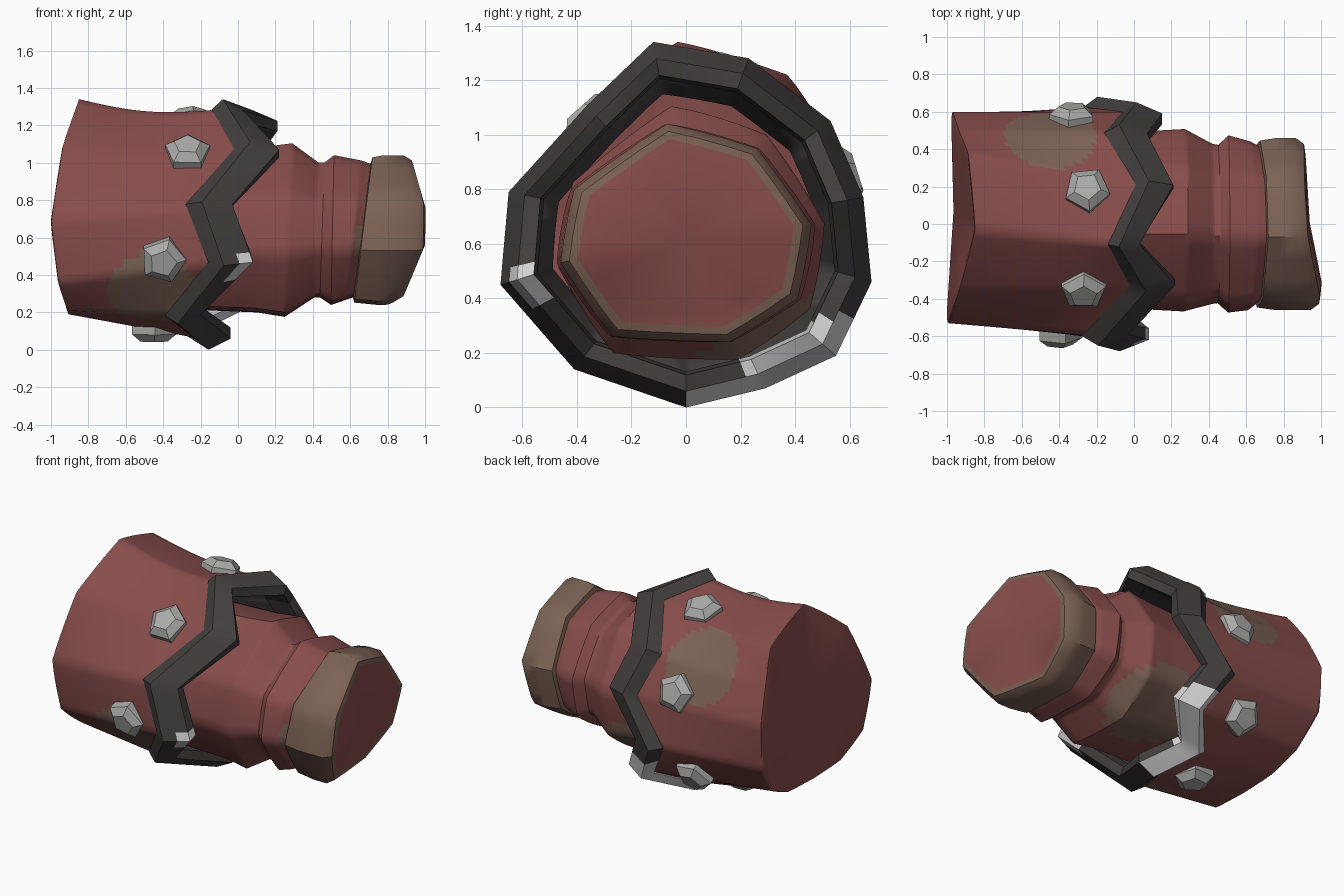
import bpy, bmesh, math
from mathutils import Vector
from mathutils.bvhtree import BVHTree

if "Cube" in bpy.data.objects:
    bpy.data.objects.remove(bpy.data.objects["Cube"])


def mat(name, rgb):
    m = bpy.data.materials.new(name)
    m.diffuse_color = (*rgb, 1)
    m.use_nodes = True
    m.node_tree.nodes["Principled BSDF"].inputs["Base Color"].default_value = m.diffuse_color
    return m


RED = mat("red cloth", (0.245, 0.075, 0.071))
BROWN = mat("brown leather", (0.2, 0.122, 0.09))
DARK = mat("dark trim", (0.055, 0.048, 0.048))
STEEL = mat("stud grey", (0.41, 0.41, 0.4))
PALE = mat("worn pale trim", (0.66, 0.66, 0.66))


def resample(ring, n, rounding=0.0):
    """Split every side of a closed ring into n pieces, optionally rounded."""
    out, m = [], len(ring)
    for i in range(m):
        a, p, q, b = (ring[(i + d) % m] for d in (-1, 0, 1, 2))
        for k in range(n):
            t = k / n
            line = p.lerp(q, t)
            curve = 0.5 * (2 * p + (q - a) * t + (2 * a - 5 * p + 4 * q - b) * t * t
                           + (3 * p - a - 3 * q + b) * t ** 3)
            out.append(line.lerp(curve, rounding))
    return out


def between(a, b, n):
    """Rings from a up to, not including, b."""
    return [[p.lerp(q, k / n) for p, q in zip(a, b)] for k in range(n)]


def loft(name, rings, mats, rule=None, caps=(None, None), wrap=False, angle=50):
    """Skin rings; caps are offsets along x of the end fans' middle points."""
    bm = bmesh.new()
    vs = [[bm.verts.new(p) for p in r] for r in rings]
    n = len(rings[0])
    for j in range(len(rings) if wrap else len(rings) - 1):
        a, b = vs[j], vs[(j + 1) % len(rings)]
        for i in range(n):
            k = (i + 1) % n
            f = bm.faces.new((a[i], a[k], b[k], b[i]))
            if rule:
                f.material_index = rule(f.calc_center_median(), j)
    for bulge, ring in zip(caps, (vs[0], vs[-1])):
        if bulge is not None:
            c = bm.verts.new(sum((v.co for v in ring), Vector()) / n + Vector((bulge, 0, 0)))
            for i in range(n):
                bm.faces.new((ring[i], ring[(i + 1) % n], c))
    bmesh.ops.recalc_face_normals(bm, faces=bm.faces)
    me = bpy.data.meshes.new(name)
    bm.to_mesh(me)
    bm.free()
    ob = bpy.data.objects.new(name, me)
    bpy.context.collection.objects.link(ob)
    for m in mats:
        me.materials.append(m)
    bpy.ops.object.select_all(action='DESELECT')
    ob.select_set(True)
    bpy.context.view_layer.objects.active = ob
    bpy.ops.object.shade_smooth_by_angle(angle=math.radians(angle))
    return ob


def patch(spots):
    """Material 1 inside any of the given round spots (centre, radius)."""
    return lambda c, j: int(any((c - Vector(p)).length < r for p, r in spots))


# Zigzag trim: (y, z, left x, right x) for each corner
ZIG = [(-.12, 1.34, -.14, .03), (.23, 1.28, .01, .21), (.53, 1.05, -.16, .07),
       (.65, .77, -.06, .15), (.68, .46, -.27, -.06), (.55, .19, -.12, .07),
       (.29, .07, -.33, -.15), (0, 0, -.22, -.04), (-.41, .14, -.39, -.2),
       (-.68, .45, -.16, .08), (-.65, .79, -.28, -.03), (-.36, 1.11, -.02, .22)]
MID = .66


def zig_ring(t, s):
    return [Vector((l + t * (r - l), y * s, MID + (z - MID) * s)) for y, z, l, r in ZIG]


def trim_rule(c, j):
    worn = c.z < .33 and c.y > (.02 if j < 3 else .2)
    chip = c.y < -.48 and .39 < c.z < .52 and j in (2, 3)
    return int(worn or chip)


PROFILE = [(0, .92), (.35, 1), (.7, .952), (1, .91), (1, .82), (.3, .8)]
loft("zigzag_trim", [resample(zig_ring(t, s), 6) for t, s in PROFILE],
     [DARK, PALE], trim_rule, wrap=True, angle=25)

# Outer sleeve: rounded left end lofted to the trim, then folded inside as lining
RIM = [(-.03, 1.34), (.37, 1.22), (.5, 1.03), (.6, .8), (.58, .5), (.42, .29),
       (.22, .2), (-.05, .19), (-.32, .21), (-.49, .36), (-.53, .69), (-.36, 1.09)]


def rim_x(y, z):
    d = z - .65
    return -.995 + (.305 if d > 0 else .42) * d * d + .03 * max(y, 0)


ROUND, STEPS = .25, 44
rim = resample([Vector((rim_x(y, z), y, z)) for y, z in RIM], 8, ROUND)
edge = resample(zig_ring(.3, .92), 8, ROUND * .5)
body = between(rim, edge, STEPS)
for j, ring in enumerate(body):
    dip = .06 * math.sin(math.pi * j / STEPS)
    for p in ring:
        p.z -= max(p.z - MID, 0) * dip
lining = [resample(zig_ring(.3, .83), 8),
          [Vector((-.4, p.y * .78, MID + (p.z - MID) * .78)) for p in edge]]
end = [[Vector((p.x + dx, p.y * s, MID + (p.z - MID) * s)) for p in rim]
       for s, dx in ((.88, -.006), (.97, -.004))]
spots = patch([((-.46, -.48, .3), .24), ((-.45, .45, 1.0), .25)])
sleeve_ob = loft("sleeve", end + body + [edge] + lining, [RED, BROWN, DARK],
                 lambda c, j: 2 if j >= STEPS + 2 else spots(c, j), caps=(-.03, None),
                 angle=75)

# Inner arm and wrist roll share the cuff's octagon
OCT = [(-.07, 1.04), (.26, .95), (.46, .67), (.41, .4), (.16, .24), (-.27, .26),
       (-.46, .53), (-.41, .8)]


def oct_ring(x, sy, sz, lean=0.0, dy=0.0):
    return [Vector((x + lean * (z - .64), y * sy + dy, .64 + (z - .64) * sz))
            for y, z in OCT]


ARM = [(-.38, 1.04, 1.05, 0, .01), (.1, 1.04, 1.1, 0, .02), (.27, 1.06, 1.16, .05, .02),
       (.42, .93, .9, .03, 0), (.45, .92, .9, .03, 0), (.505, 1.03, 1, .02, 0),
       (.62, .98, .93, .1, -.01), (.72, .84, .84, .1, 0)]
keys = [resample(oct_ring(*a), 6, .25) for a in ARM]
arm = []
for a, b in zip(keys, keys[1:]):
    arm += between(a, b, 10)
arm.append(keys[-1])
loft("arm", arm, [RED, BROWN],
     patch([((.08, .29, .23), .31), ((.68, -.38, .58), .1)]), caps=(0, 0), angle=40)


# Cuff with a bowed, skewed end
def end_ring(s, push):
    out = []
    for y, z in OCT:
        d = z - .68
        x = .96 - (.25 if d > 0 else .55) * d * d - .1 * y + push
        out.append(Vector((x, y * s, .64 + (z - .64) * s)))
    return out


cuff = [oct_ring(.66, .88, .88, .12), oct_ring(.67, .97, .97, .12),
        oct_ring(.76, 1, 1, .04), end_ring(1, -.05), end_ring(.93, -.005),
        end_ring(.86, 0)]
loft("cuff", [resample(r, 3, .15) for r in cuff], [BROWN], angle=40)
loft("cuff_end", [resample(end_ring(s, d), 3, .15) for s, d in ((.86, 0), (.75, .005))],
     [RED], caps=(None, .015))

# Five-sided studs seated on the sleeve
tree = BVHTree.FromPolygons([v.co for v in sleeve_ob.data.vertices],
                            [p.vertices for p in sleeve_ob.data.polygons])
STUDS = [(-.27, -.39, 1.1), (-.4, -.6, .475), (-.25, .2, 1.28), (-.33, .6, .85),
         (-.42, .5, .3), (-.45, .02, .12)]
for i, p in enumerate(STUDS):
    axis = Vector((p[0], 0, MID))
    out = (Vector(p) - axis).normalized()
    hit = tree.ray_cast(axis + out * 1.5, -out)[0] or Vector(p)
    side = Vector((1, 0, 0))
    up = out.cross(side)
    rings = []
    for r, h in ((.125, -.04), (.125, .025), (.075, .065)):
        rings.append([hit + out * h + r * (side * math.cos(a) + up * math.sin(a))
                      for a in (k * math.tau / 5 + .3 + i for k in range(5))])
    loft(f"stud_{i + 1}", rings, [STEEL], caps=(0, 0), angle=20)
